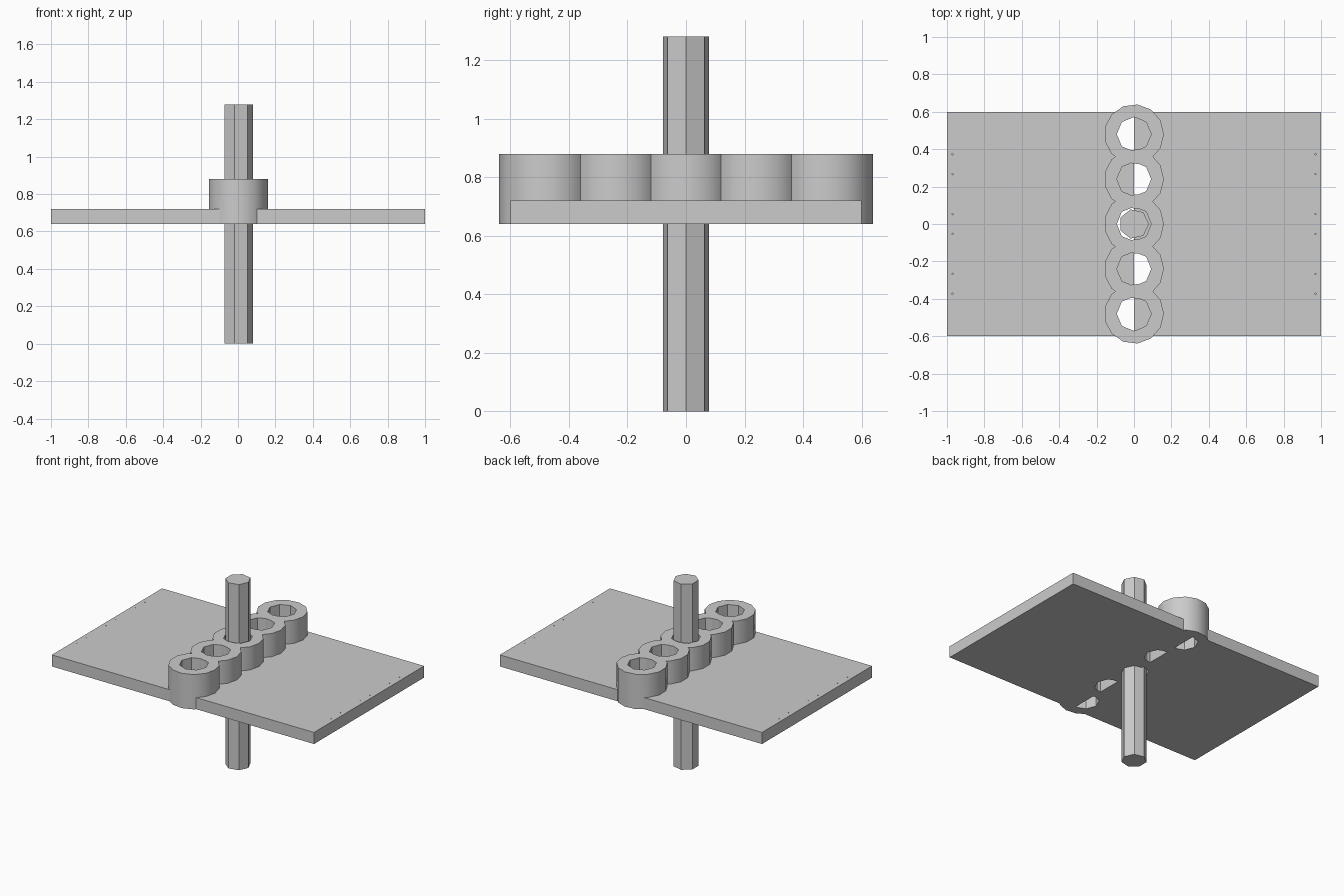
import bpy, bmesh
from mathutils import Matrix

cube = bpy.data.objects.get("Cube")
if cube:
    bpy.data.objects.remove(cube, do_unlink=True)

steel = bpy.data.materials.new("grey_steel")
steel.use_nodes = True
GREY = (0.6, 0.6, 0.6, 1)
steel.diffuse_color = GREY
steel.node_tree.nodes["Principled BSDF"].inputs["Base Color"].default_value = GREY

BOTTOM, PLATE_TOP, KNUCKLE_TOP = 0.64, 0.72, 0.88


def make_object(name, bm):
    mesh = bpy.data.meshes.new(name)
    bm.to_mesh(mesh)
    bm.free()
    mesh.materials.append(steel)
    obj = bpy.data.objects.new(name, mesh)
    bpy.context.collection.objects.link(obj)
    return obj


def cylinders(name, centres, radius, sides, z0, z1):
    """Upright prisms with one corner pointing along +x."""
    bm = bmesh.new()
    for x, y in centres:
        verts = bmesh.ops.create_cone(
            bm, cap_ends=True, segments=sides, radius1=radius,
            radius2=radius, depth=z1 - z0)["verts"]
        turn = Matrix.Rotation(-1.5707963, 4, "Z")
        # point the first corner along +x whatever the primitive's start axis
        if max(v.co.x for v in verts) > radius * 0.9999:
            turn = Matrix.Identity(4)
        bmesh.ops.transform(
            bm, verts=verts,
            matrix=Matrix.Translation((x, y, (z0 + z1) / 2)) @ turn)
    return make_object(name, bm)


def box(name, x0, x1, y0, y1, z0, z1):
    bm = bmesh.new()
    bmesh.ops.create_cube(bm, size=1)
    for v in bm.verts:
        v.co.x = x1 if v.co.x > 0 else x0
        v.co.y = y1 if v.co.y > 0 else y0
        v.co.z = z1 if v.co.z > 0 else z0
    return make_object(name, bm)


def combine(obj, tool, operation):
    mod = obj.modifiers.new(operation.lower(), "BOOLEAN")
    mod.operation, mod.solver, mod.object = operation, "EXACT", tool
    bpy.context.view_layer.objects.active = obj
    bpy.ops.object.modifier_apply(modifier=mod.name)
    bpy.data.objects.remove(tool, do_unlink=True)


def smooth(obj):
    bpy.ops.object.select_all(action="DESELECT")
    obj.select_set(True)
    bpy.context.view_layer.objects.active = obj
    bpy.ops.object.shade_smooth_by_angle(angle=0.5236)


# Two leaves, each a plate with its own alternating knuckles
def leaf(name, side, knuckle_ys):
    x0, x1 = sorted((0, side))
    plate = box(name, x0, x1, -0.6, 0.6, BOTTOM, PLATE_TOP)
    centres = [(0, y) for y in knuckle_ys]
    combine(plate, cylinders("knuckles", centres, 0.16, 13, BOTTOM, KNUCKLE_TOP), "UNION")
    combine(plate, cylinders("bores", centres, 0.092, 8, BOTTOM - 0.1, KNUCKLE_TOP + 0.1), "DIFFERENCE")
    # Tiny paired dimples along the outer edge
    dots = [(side * 0.97, row + off) for row in (-0.32, 0, 0.32) for off in (-0.053, 0.053)]
    combine(plate, cylinders("dimples", dots, 0.004, 5, PLATE_TOP - 0.02, PLATE_TOP + 0.02), "DIFFERENCE")
    smooth(plate)


leaf("right_leaf", -1, (-0.48, 0, 0.48))
leaf("left_leaf", 1, (-0.24, 0.24))

# Upright pin through the middle knuckle
smooth(cylinders("hinge_pin", [(0, 0)], 0.08, 7, 0, 1.28))
